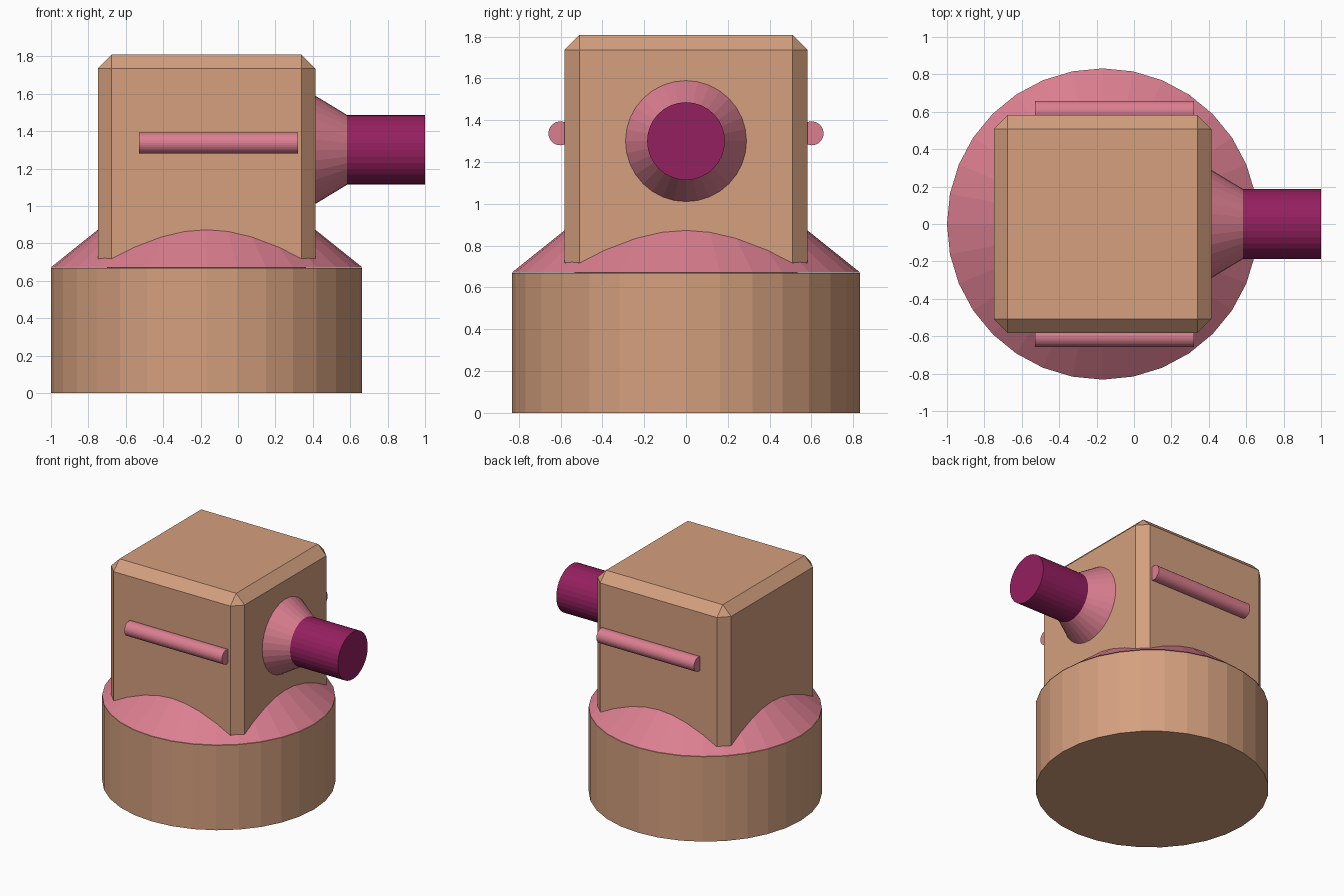
import bpy, math

if "Cube" in bpy.data.objects:
    bpy.data.objects.remove(bpy.data.objects["Cube"])

CX = -0.168  # shared axis of base, collar and head


def material(name, rgb):
    m = bpy.data.materials.new(name)
    m.diffuse_color = (*rgb, 1)
    m.use_nodes = True
    m.node_tree.nodes["Principled BSDF"].inputs["Base Color"].default_value = m.diffuse_color
    return m


TAN = material("tan", (0.66, 0.35, 0.21))
PINK = material("pink", (0.71, 0.21, 0.28))
PURPLE = material("purple", (0.30, 0.014, 0.115))


def finish(name, mat):
    ob = bpy.context.object
    ob.name = name
    ob.data.materials.append(mat)
    return ob


def round_part(name, mat, r1, r2, start, length, axis="Z"):
    """Cone or cylinder running from start along +Z or +X."""
    x, y, z = start
    along_x = axis == "X"
    centre = (x + length / 2, y, z) if along_x else (x, y, z + length / 2)
    bpy.ops.mesh.primitive_cone_add(
        vertices=32, radius1=r1, radius2=r2, depth=length, location=centre,
        rotation=(0, math.pi / 2 if along_x else 0, 0))
    return finish(name, mat)


# Round base and the conical collar sitting on it
round_part("base", TAN, 0.832, 0.832, (CX, 0, 0), 0.668)
round_part("collar", PINK, 0.832, 0, (CX, 0, 0.672), 0.667)

# Chamfered cube head, sunk into the collar
bpy.ops.mesh.primitive_cube_add(size=1.163, location=(CX, 0, 1.227))
head = finish("head", TAN)
bevel = head.modifiers.new("chamfer", "BEVEL")
bevel.width = 0.073
bevel.segments = 1

# Nozzle: flared root and barrel
round_part("nozzle_flare", PINK, 0.328, 0.164, (0.35, 0, 1.30), 0.27, "X")
round_part("nozzle_barrel", PURPLE, 0.186, 0.186, (0.40, 0, 1.30), 0.60, "X")

# Rails on both sides of the head
for side, label in ((-1, "front"), (1, "back")):
    round_part(label + "_rail", PINK, 0.057, 0.057,
               (-0.53, side * 0.601, 1.337), 0.85, "X")
